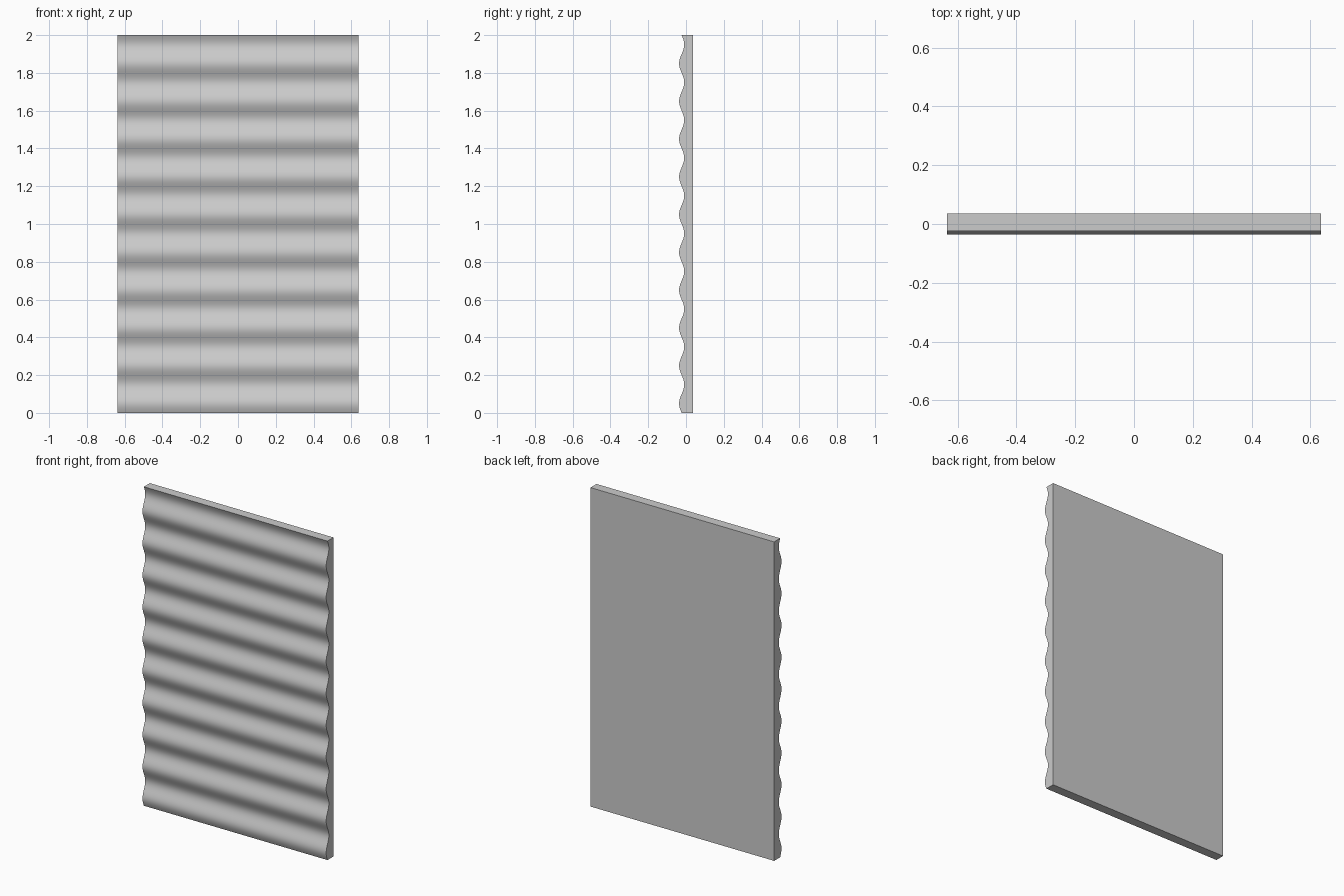
import bpy, bmesh, math

if "Cube" in bpy.data.objects:
    bpy.data.objects.remove(bpy.data.objects["Cube"])

HALF_W, HALF_D, HEIGHT = 0.637, 0.0365, 2.0
WAVES, STEPS, AMP = 10, 24, 0.0135

# side profile: flat back, sine-rippled front
profile = [(HALF_D, HEIGHT), (HALF_D, 0.0)]
n = WAVES * STEPS
for i in range(n + 1):
    y = -HALF_D + AMP - AMP * math.sin(2 * math.pi * i / STEPS)
    profile.append((y, HEIGHT * i / n))

# extrude the profile across the width
bm = bmesh.new()
face = bm.faces.new([bm.verts.new((-HALF_W, y, z)) for y, z in profile])
result = bmesh.ops.extrude_face_region(bm, geom=[face], use_keep_orig=True)
moved = [g for g in result["geom"] if isinstance(g, bmesh.types.BMVert)]
bmesh.ops.translate(bm, verts=moved, vec=(2 * HALF_W, 0, 0))
bmesh.ops.recalc_face_normals(bm, faces=bm.faces)

mesh = bpy.data.meshes.new("corrugated_panel")
bm.to_mesh(mesh)
bm.free()
panel = bpy.data.objects.new("corrugated_panel", mesh)
bpy.context.collection.objects.link(panel)

# smooth ripples, sharp outer edges
bpy.context.view_layer.objects.active = panel
panel.select_set(True)
bpy.ops.object.shade_smooth_by_angle(angle=math.radians(30))
